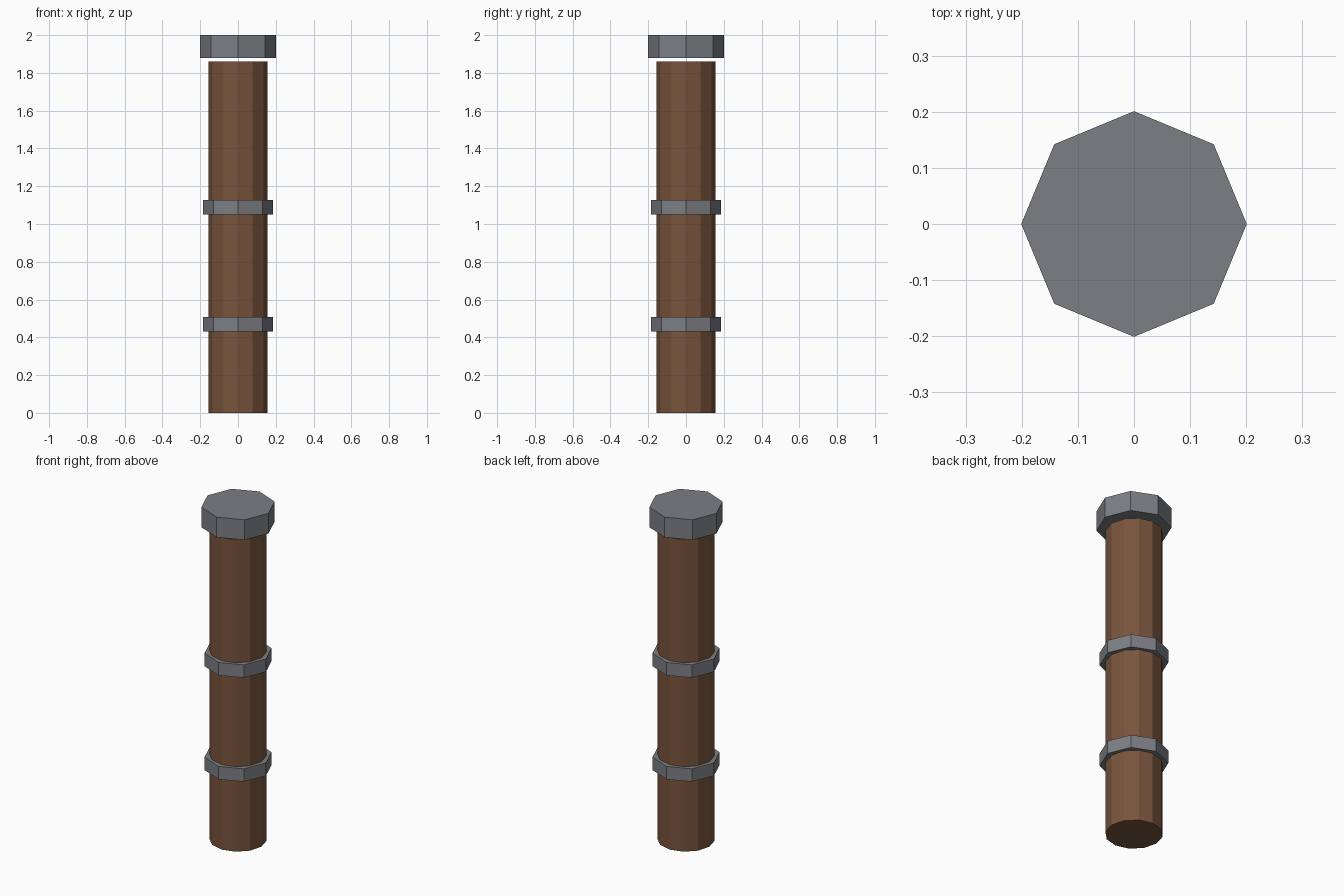
import bpy

if "Cube" in bpy.data.objects:
    bpy.data.objects.remove(bpy.data.objects["Cube"])


def material(name, color):
    mat = bpy.data.materials.new(name)
    mat.diffuse_color = color
    mat.use_nodes = True
    mat.node_tree.nodes["Principled BSDF"].inputs["Base Color"].default_value = mat.diffuse_color
    return mat


def prism(name, sides, radius, bottom, top, mat):
    bpy.ops.mesh.primitive_cylinder_add(
        vertices=sides, radius=radius, depth=top - bottom,
        location=(0, 0, (bottom + top) / 2))
    obj = bpy.context.object
    obj.name = name
    obj.data.materials.append(mat)
    return obj


wood = material("brown_wood", (0.19, 0.09, 0.045, 1))
metal = material("grey_metal", (0.2, 0.21, 0.23, 1))

# Twelve-sided wooden shaft
prism("wooden_shaft", 12, 0.155, 0.0, 1.86, wood)

# Two octagonal metal bands around the shaft
for name, bottom in (("lower_band", 0.43), ("upper_band", 1.05)):
    prism(name, 8, 0.184, bottom, bottom + 0.077, metal)

# Octagonal cap, sitting just clear of the shaft
prism("top_cap", 8, 0.201, 1.88, 2.0, metal)
